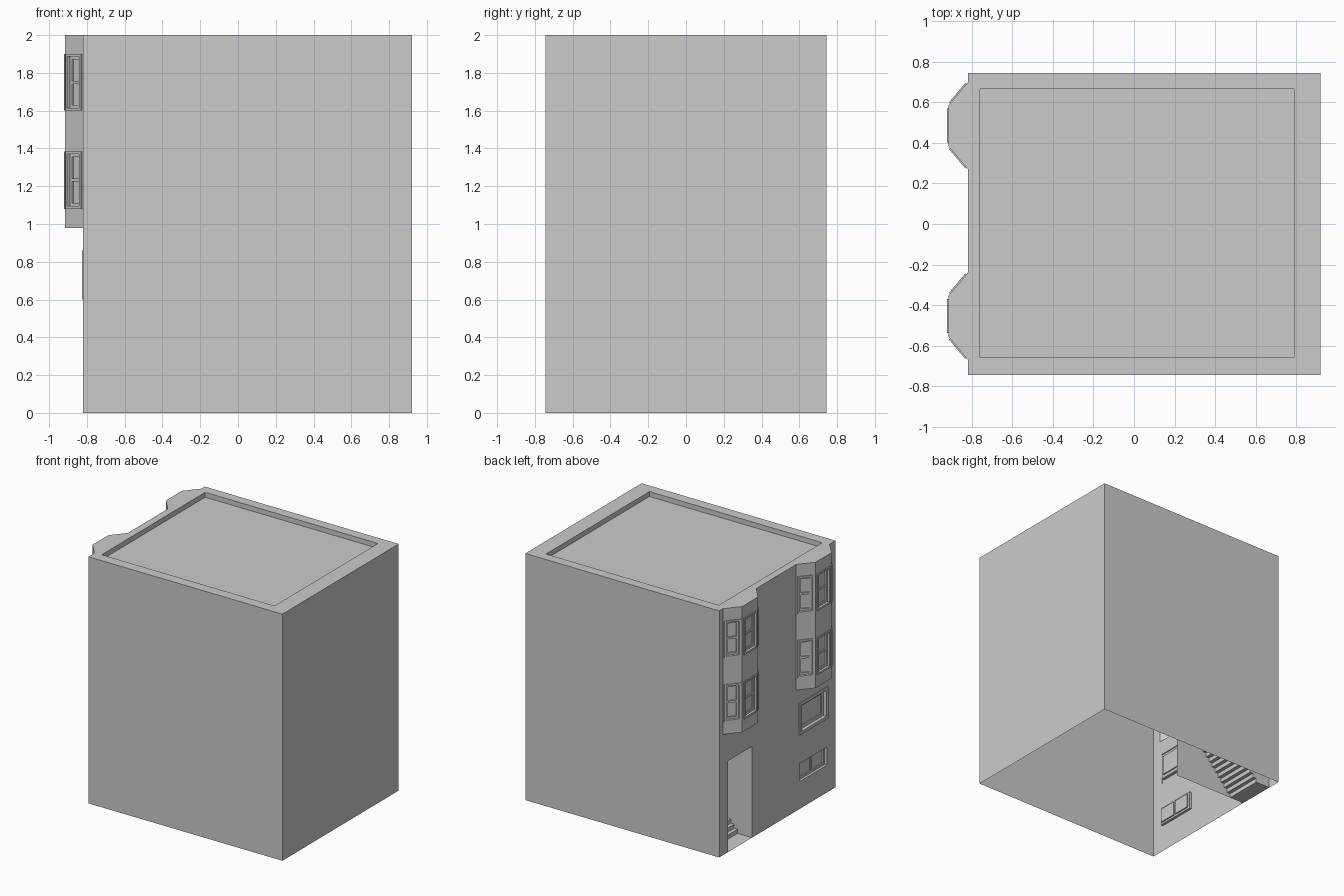
import bpy, bmesh
from mathutils import Vector

if "Cube" in bpy.data.objects:
    bpy.data.objects.remove(bpy.data.objects["Cube"])

X0, X1, Y, H = -0.82, 0.92, 0.745, 2.0
UP = Vector((0, 0, 1))


class Plane:
    """Local frame on a wall: u across, v up, d along the outward normal."""
    def __init__(self, origin, normal, up=UP):
        self.o, self.n, self.v = Vector(origin), Vector(normal).normalized(), Vector(up)
        self.u = self.v.cross(self.n)

    def at(self, u, v, d=0.0):
        return self.o + self.u * u + self.v * v + self.n * d


def face(bm, pts):
    bm.faces.new([bm.verts.new(p) for p in pts])


def corners(p, r, d):
    a, b, c, e = r
    return [p.at(a, c, d), p.at(b, c, d), p.at(b, e, d), p.at(a, e, d)]


def inset(r, t):
    return (r[0] + t, r[1] - t, r[2] + t, r[3] - t)


def panel(bm, p, rect, holes=(), d=0.0):
    """Flat rectangle (u0,u1,v0,v1) with rectangular openings."""
    us = sorted({*rect[:2], *[x for h in holes for x in h[:2]]})
    vs = sorted({*rect[2:], *[x for h in holes for x in h[2:]]})
    for a, b in zip(us, us[1:]):
        for c, e in zip(vs, vs[1:]):
            m, n = (a + b) / 2, (c + e) / 2
            if not any(h[0] < m < h[1] and h[2] < n < h[3] for h in holes):
                face(bm, corners(p, (a, b, c, e), d))


def rings(bm, p, rect, steps):
    """Stepped rectangular moulding, each step is (inset, depth)."""
    for (t0, d0), (t1, d1) in zip(steps, steps[1:]):
        a, b = corners(p, inset(rect, t0), d0), corners(p, inset(rect, t1), d1)
        for i in range(4):
            j = (i + 1) % 4
            face(bm, [a[i], a[j], b[j], b[i]])


def window(bm, p, r, cols, rows, f=0.014, proud=0.007, deep=0.012, sash=0.016, glass=0.01):
    """Raised frame, recessed sash and a grid of sunken panes."""
    rings(bm, p, r, [(0, 0), (0, proud), (f, proud), (f, -deep)])
    q = inset(r, f)
    w = (q[1] - q[0] - sash * (cols + 1)) / cols
    h = (q[3] - q[2] - sash * (rows + 1)) / rows
    panes = []
    for i in range(cols):
        for j in range(rows):
            a, c = q[0] + sash + i * (w + sash), q[2] + sash + j * (h + sash)
            panes.append((a, a + w, c, c + h))
    panel(bm, p, q, panes, -deep)
    for g in panes:
        rings(bm, p, g, [(0, -deep), (0, -deep - glass)])
        face(bm, corners(p, g, -deep - glass))


def finish(bm, name):
    bmesh.ops.remove_doubles(bm, verts=bm.verts, dist=1e-5)
    me = bpy.data.meshes.new(name)
    bm.to_mesh(me)
    bm.free()
    bpy.context.collection.objects.link(bpy.data.objects.new(name, me))


# Plain walls, open underneath
bm = bmesh.new()
panel(bm, Plane((X0, -Y, 0), (0, -1, 0)), (0, X1 - X0, 0, H))
panel(bm, Plane((X1, -Y, 0), (1, 0, 0)), (0, 2 * Y, 0, H))
panel(bm, Plane((X1, Y, 0), (0, 1, 0)), (0, X1 - X0, 0, H))
finish(bm, "plain_walls")

# Roof with a shallow sunken deck behind the parapet
bm = bmesh.new()
roof = Plane((0, 0, H), (0, 0, 1), (0, 1, 0))
deck = (-0.76, 0.79, -0.66, 0.665)
panel(bm, roof, (X0, X1, -Y, Y), [deck])
rings(bm, roof, deck, [(0, 0), (0, -0.04)])
face(bm, corners(roof, deck, -0.04))
finish(bm, "roof")

# Street facade: u runs along -y
street = Plane((X0, 0, 0), (-1, 0, 0))
DOOR = (-0.635, -0.325, 0, 0.74)
MID, LOW = (0.28, 0.645, 0.60, 0.86), (0.28, 0.645, 0.21, 0.38)
BAY_Y, BAY_HALF, BAY_FRONT, BAY_Z, BAY_X = (0.485, -0.455), 0.215, 0.102, 0.98, -0.915
bay_holes = [(-c - BAY_HALF, -c + BAY_HALF, BAY_Z, H) for c in BAY_Y]
bm = bmesh.new()
panel(bm, street, (-Y, Y, 0, H), [DOOR, MID, LOW] + bay_holes)
finish(bm, "street_facade")

bm = bmesh.new()
window(bm, street, MID, 1, 1, f=0.025, proud=0.006, deep=0.02, sash=0.025)
finish(bm, "middle_window")
bm = bmesh.new()
window(bm, street, LOW, 2, 1, f=0.012, proud=0.0, deep=0.02)
finish(bm, "lower_window")

# Two bays, each with three faces and two floors of windows
for name, c in zip(("bay_over_door", "bay_over_windows"), BAY_Y):
    bm = bmesh.new()
    plan = [(X0, c + BAY_HALF), (BAY_X, c + BAY_FRONT), (BAY_X, c - BAY_FRONT), (X0, c - BAY_HALF)]
    for (xa, ya), (xb, yb) in zip(plan, plan[1:]):
        side = Vector((xb - xa, yb - ya, 0))
        w = side.length
        p = Plane((xa, ya, 0), side.cross(UP))
        m = 0.011 if w < 0.18 else 0.018
        wins = [(m, w - m, a, b) for a, b in ((1.08, 1.385), (1.60, 1.90))]
        panel(bm, p, (0, w, BAY_Z, H), wins)
        for r in wins:
            window(bm, p, r, 1, 2)
    face(bm, [(x, y, H) for x, y in plan])
    face(bm, [(x, y, BAY_Z) for x, y in reversed(plan)])
    finish(bm, name)

# Entrance passage: landing, staircase, side walls and ceiling
bm = bmesh.new()
ya, yb, top = 0.325, 0.635, 0.74
start, tread, rise, count = X0 + 0.13, 0.03, 0.034, 18
end = start + tread * (count - 1) + 0.02
profile = [(X0, 0.0), (start, 0.0)]
for i in range(count):
    x = start + i * tread
    profile += [(x, (i + 1) * rise), (min(x + tread, end), (i + 1) * rise)]
for (x0, z0), (x1, z1) in zip(profile, profile[1:]):
    face(bm, [(x0, ya, z0), (x1, ya, z1), (x1, yb, z1), (x0, yb, z0)])
    if x1 > x0:  # far wall only closes the space above the steps
        face(bm, [(x0, yb, z0), (x1, yb, z1), (x1, yb, top), (x0, yb, top)])
face(bm, [(X0, ya, 0), (X0, ya, top), (end, ya, top), (end, ya, 0)])
face(bm, [(X0, ya, top), (X0, yb, top), (end, yb, top), (end, ya, top)])
zl = profile[-1][1]
face(bm, [(end, ya, zl), (end, ya, top), (end, yb, top), (end, yb, zl)])
finish(bm, "entrance_stairs")
